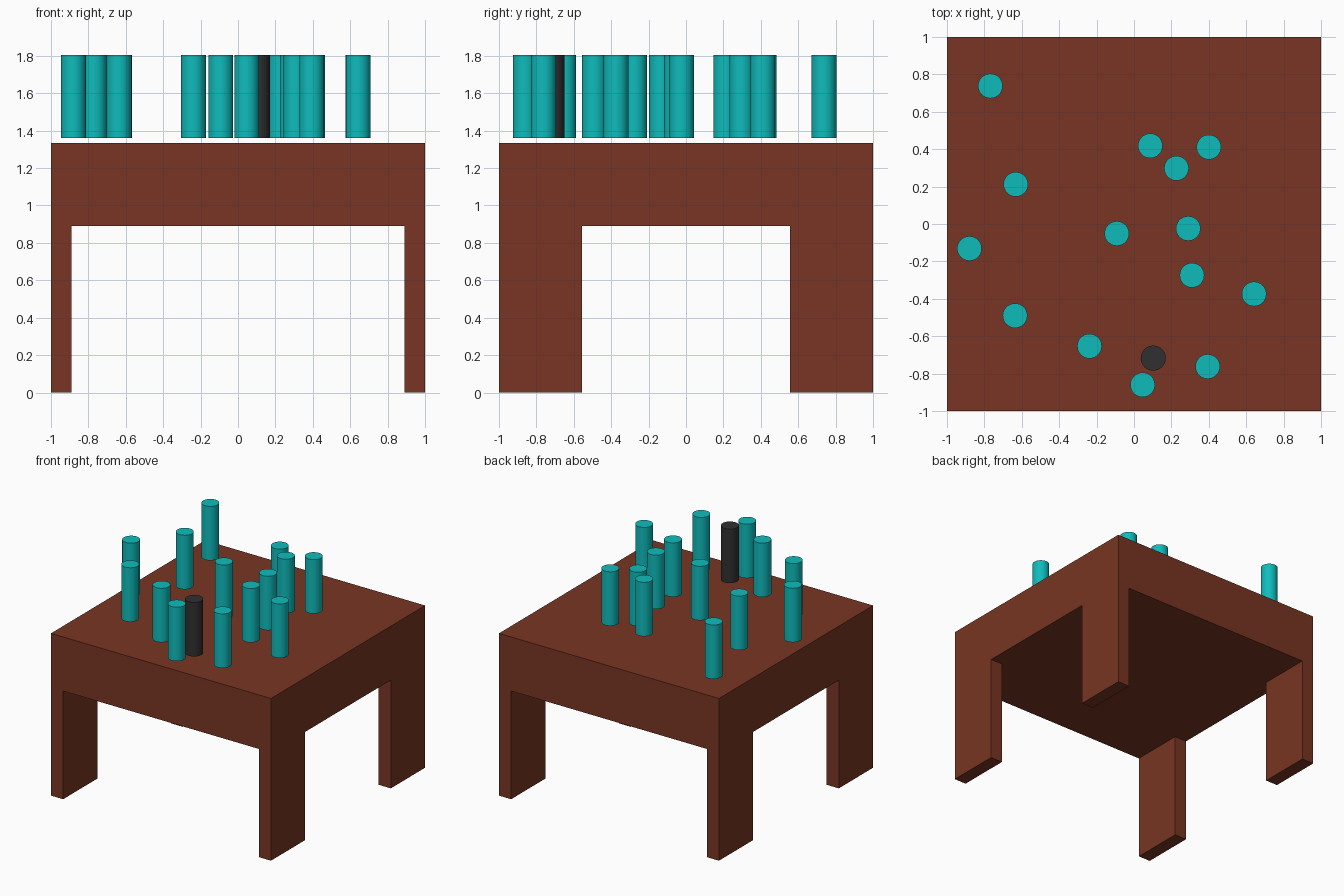
import bpy, bmesh, math

if "Cube" in bpy.data.objects:
    bpy.data.objects.remove(bpy.data.objects["Cube"])

HEIGHT, UNDERSIDE = 1.333, 0.889      # table top and its underside
LEG_X, LEG_Y = 0.889, 0.556           # inner faces of the legs
PEG_BOTTOM, PEG_HEIGHT, PEG_RADIUS = 1.361, 0.444, 0.066


def material(name, color):
    mat = bpy.data.materials.new(name)
    mat.diffuse_color = (*color, 1)
    mat.use_nodes = True
    mat.node_tree.nodes["Principled BSDF"].inputs["Base Color"].default_value = mat.diffuse_color
    return mat


brown = material("brown", (0.19, 0.036, 0.017))
teal = material("teal", (0.005, 0.50, 0.50))
dark = material("dark", (0.03, 0.03, 0.03))

# Table: thick slab, underside cut into a 3x3 grid, corners extruded into legs
bm = bmesh.new()
bmesh.ops.create_cube(bm, size=2)
for v in bm.verts:
    v.co.z = HEIGHT if v.co.z > 0 else UNDERSIDE
for axis, inner in (((1, 0, 0), LEG_X), ((0, 1, 0), LEG_Y)):
    for side in (-1, 1):
        bmesh.ops.bisect_plane(bm, geom=bm.verts[:] + bm.edges[:] + bm.faces[:],
                               plane_co=[a * inner * side for a in axis], plane_no=axis)
bm.normal_update()
corners = []
for f in bm.faces:
    c = f.calc_center_median()
    if f.normal.z < -0.9 and abs(c.x) > LEG_X and abs(c.y) > LEG_Y:
        corners.append(f)
for f in corners:
    leg = bmesh.ops.extrude_discrete_faces(bm, faces=[f])["faces"][0]
    for v in leg.verts:
        v.co.z = 0
# Merge coplanar faces so each side is one clean face
bmesh.ops.dissolve_limit(bm, angle_limit=math.radians(1), verts=bm.verts[:], edges=bm.edges[:])
bmesh.ops.recalc_face_normals(bm, faces=bm.faces[:])
mesh = bpy.data.meshes.new("table")
bm.to_mesh(mesh)
bm.free()
mesh.materials.append(brown)
bpy.context.collection.objects.link(bpy.data.objects.new("table", mesh))


# Pegs hovering just above the table top
def peg(name, x, y, mat, radius=PEG_RADIUS):
    bpy.ops.mesh.primitive_cylinder_add(vertices=32, radius=radius, depth=PEG_HEIGHT,
                                        location=(x, y, PEG_BOTTOM + PEG_HEIGHT / 2))
    obj = bpy.context.object
    obj.name = name
    obj.data.materials.append(mat)
    bpy.ops.object.shade_smooth_by_angle(angle=math.radians(30))


teal_spots = [(-0.768, 0.738), (0.087, 0.418), (0.40, 0.411), (0.227, 0.298),
              (-0.632, 0.212), (-0.092, -0.051), (0.29, -0.024), (-0.88, -0.131),
              (0.31, -0.274), (0.642, -0.374), (-0.636, -0.49), (-0.238, -0.653),
              (0.394, -0.762), (0.046, -0.86)]
for i, (x, y) in enumerate(teal_spots, 1):
    peg(f"teal_peg_{i}", x, y, teal)
peg("dark_peg", 0.103, -0.717, dark, 0.067)
